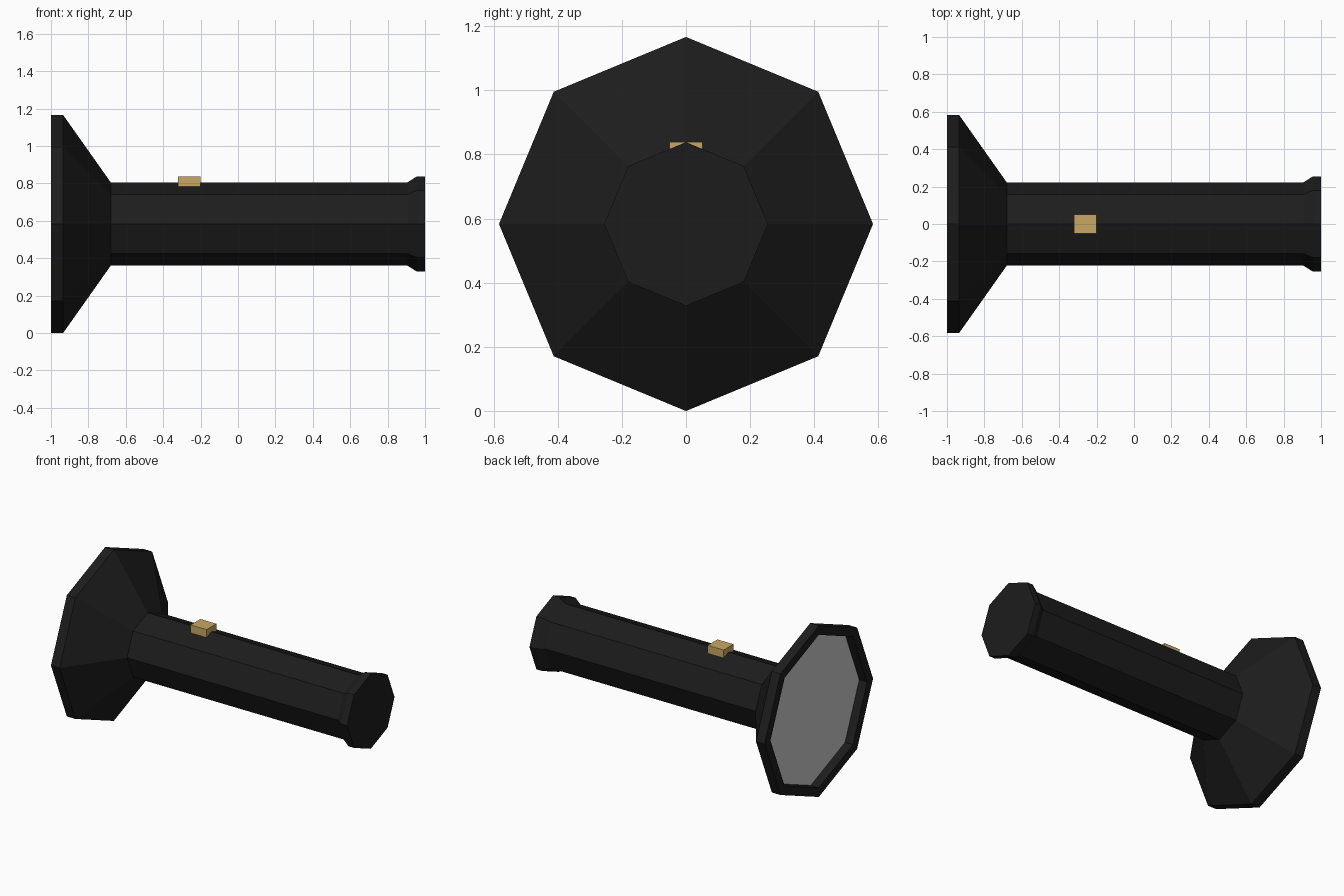
import bpy, bmesh, math

if "Cube" in bpy.data.objects:
    bpy.data.objects.remove(bpy.data.objects["Cube"])

CZ = 0.583   # height of the torch axis
SIDES = 8


def material(name, rgb):
    m = bpy.data.materials.new(name)
    m.diffuse_color = (*rgb, 1)
    m.use_nodes = True
    m.node_tree.nodes["Principled BSDF"].inputs["Base Color"].default_value = m.diffuse_color
    return m


def finish(name, bm, mat=None):
    bmesh.ops.recalc_face_normals(bm, faces=bm.faces)
    me = bpy.data.meshes.new(name)
    bm.to_mesh(me)
    bm.free()
    ob = bpy.data.objects.new(name, me)
    bpy.context.collection.objects.link(ob)
    if mat:
        me.materials.append(mat)
    return ob


def lathe_x(name, profile, mat=None, cap_start=False, cap_end=False):
    """Octagonal rings along x from (x, radius) pairs, with flat faces."""
    bm = bmesh.new()
    rings = []
    for x, r in profile:
        angles = [2 * math.pi * i / SIDES for i in range(SIDES)]
        rings.append([bm.verts.new((x, r * math.sin(a), CZ + r * math.cos(a))) for a in angles])
    for a, b in zip(rings, rings[1:]):
        for i in range(SIDES):
            j = (i + 1) % SIDES
            bm.faces.new((a[i], a[j], b[j], b[i]))
    if cap_start:
        bm.faces.new(rings[0])
    if cap_end:
        bm.faces.new(rings[-1])
    return finish(name, bm, mat)


black = material("black_casing", (0.012, 0.012, 0.012))
brass = material("switch_tan", (0.58, 0.39, 0.13))

# casing: recessed lens seat, rim, flared head, handle and end cap
lathe_x("torch_body", [(-0.94, 0.52), (-1.0, 0.52), (-1.0, 0.583), (-0.935, 0.583),
                       (-0.68, 0.222), (0.905, 0.222), (0.957, 0.255), (1.0, 0.255)],
        black, cap_end=True)

# lens inside the rim
lathe_x("lens", [(-0.94, 0.52)], cap_start=True)

# switch on top of the handle
bm = bmesh.new()
bmesh.ops.create_cube(bm, size=1)
bmesh.ops.scale(bm, vec=(0.12, 0.104, 0.055), verts=bm.verts)
bmesh.ops.translate(bm, vec=(-0.26, 0, 0.8105), verts=bm.verts)
finish("switch", bm, brass)
